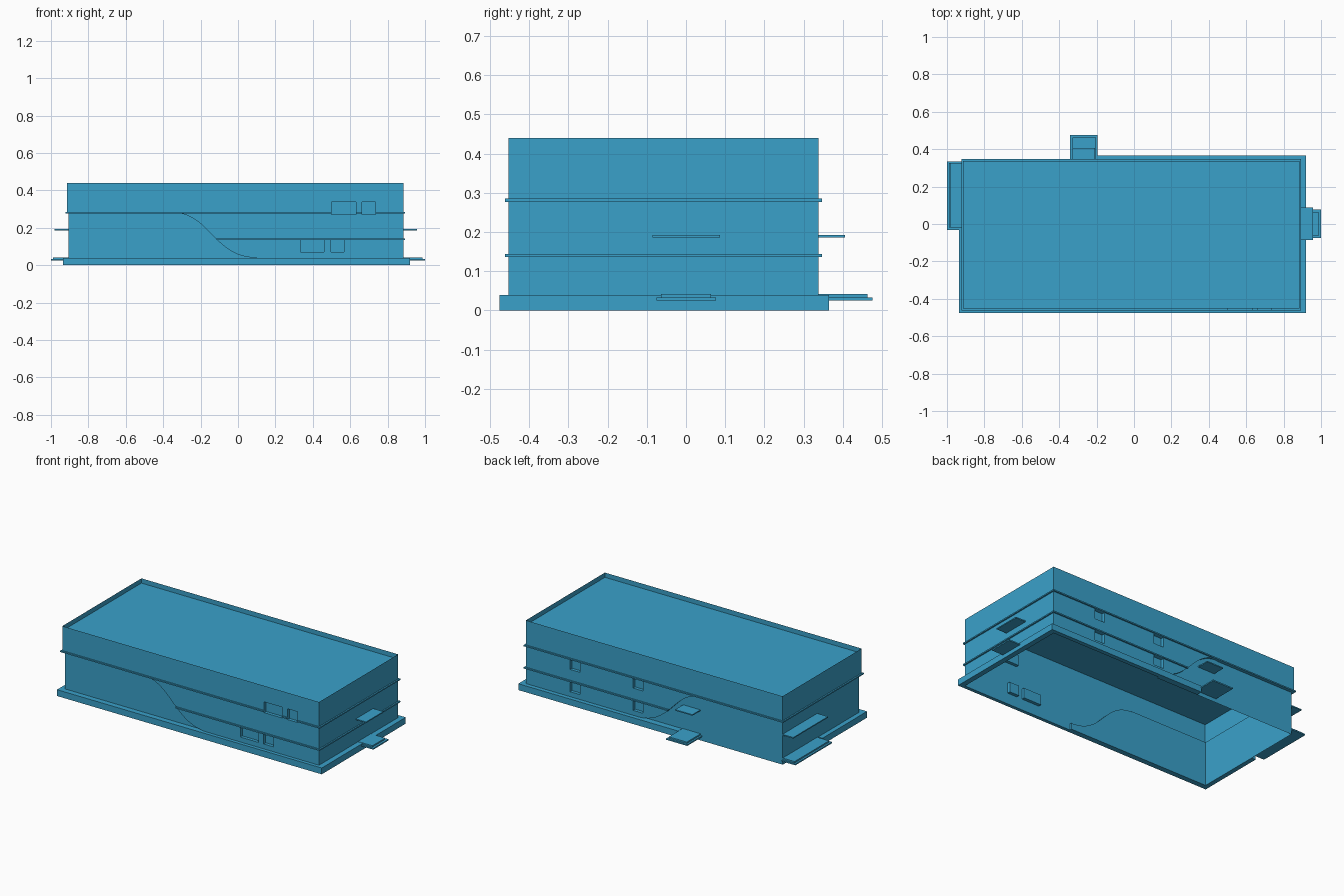
import bpy, bmesh
from mathutils import Vector

if "Cube" in bpy.data.objects:
    bpy.data.objects.remove(bpy.data.objects["Cube"])

# Main wall extents
X0, X1, Y0, Y1 = -0.913, 0.885, -0.453, 0.338
FLOOR1, FLOOR2, TOP = 0.14, 0.281, 0.44
XIN, YIN = 0.008, 0.013        # set-back of the lower left side
P = 0.009                      # how far the bands stick out
DEPTH = 0.02                   # window recess

teal = bpy.data.materials.new("teal")
teal.diffuse_color = (0.042, 0.356, 0.59, 1)
teal.use_nodes = True
teal.node_tree.nodes["Principled BSDF"].inputs["Base Color"].default_value = teal.diffuse_color


def finish(name, bm):
    bmesh.ops.remove_doubles(bm, verts=bm.verts, dist=0.0002)
    bmesh.ops.recalc_face_normals(bm, faces=bm.faces)
    mesh = bpy.data.meshes.new(name)
    bm.to_mesh(mesh)
    bm.free()
    mesh.materials.append(teal)
    obj = bpy.data.objects.new(name, mesh)
    bpy.context.collection.objects.link(obj)
    return obj


def face(bm, pts):
    return bm.faces.new([bm.verts.new(p) for p in pts])


def add_box(bm, x, y, z):
    for v in bmesh.ops.create_cube(bm, size=1)["verts"]:
        v.co = Vector([(r[0] + r[1]) / 2 + c * (r[1] - r[0])
                       for r, c in zip((x, y, z), v.co)])


def boxes(name, *parts):
    bm = bmesh.new()
    for part in parts:
        add_box(bm, *part)
    return finish(name, bm)


def prism(name, outline, z0, z1):
    bm = bmesh.new()
    f = face(bm, [(x, y, z0) for x, y in outline])
    ext = bmesh.ops.extrude_face_region(bm, geom=[f])
    for v in ext["geom"]:
        if isinstance(v, bmesh.types.BMVert):
            v.co.z = z1
    return finish(name, bm)


def recess(bm, wall_y, depth, x, z):
    """Cut a window into the flat wall at wall_y and sink it by depth."""
    def wall():
        return [f for f in bm.faces if all(abs(v.co.y - wall_y) < 1e-4 for v in f.verts)]
    for co, no in [((c, 0, 0), (1, 0, 0)) for c in x] + [((0, 0, c), (0, 0, 1)) for c in z]:
        fs = wall()
        geom = fs + list({e for f in fs for e in f.edges}) + list({v for f in fs for v in f.verts})
        bmesh.ops.bisect_plane(bm, geom=geom, plane_co=co, plane_no=no, dist=1e-5)
    hole = []
    for f in wall():
        c = f.calc_center_median()
        if x[0] < c.x < x[1] and z[0] < c.z < z[1]:
            hole.append(f)
    bmesh.ops.delete(bm, geom=hole, context='FACES')
    rim = [(x[0], z[0]), (x[1], z[0]), (x[1], z[1]), (x[0], z[1])]
    y2 = wall_y + depth
    face(bm, [(a, y2, b) for a, b in rim])
    for (a, b), (c, d) in zip(rim, rim[1:] + rim[:1]):
        face(bm, [(a, wall_y, b), (c, wall_y, d), (c, y2, d), (a, y2, b)])


# Sunken roof with parapet
bm = bmesh.new()
roof = face(bm, [(X0, Y0, TOP), (X1, Y0, TOP), (X1, Y1, TOP), (X0, Y1, TOP)])
bmesh.ops.inset_individual(bm, faces=[roof], thickness=0.02)
rim = [v.co.copy() for v in roof.verts]
bmesh.ops.delete(bm, geom=[roof], context='FACES_ONLY')
drop = Vector((0, 0, -0.03))
face(bm, [p + drop for p in rim])
for a, b in zip(rim, rim[1:] + rim[:1]):
    face(bm, [a, b, b + drop, a + drop])
finish("roof", bm)

# Walls: full upper storey; below it the raised right side meets
# the set-back left side along an S curve
N = 24
B = [(-0.35, FLOOR2), (-0.15, FLOOR2), (-0.13, 0.04), (0.10, 0.04)]
curve = []
for i in range(N + 1):
    t = i / N
    w = ((1 - t) ** 3, 3 * t * (1 - t) ** 2, 3 * t * t * (1 - t), t ** 3)
    curve.append(tuple(sum(k * b[j] for k, b in zip(w, B)) for j in (0, 1)))
curve.append((0.10, 0.0))
LX = X0 + XIN
bm = bmesh.new()
ring = [(X0, Y0), (X1, Y0), (X1, Y1), (X0, Y1)]
for (ax, ay), (bx, by) in zip(ring, ring[1:] + ring[:1]):
    face(bm, [(ax, ay, FLOOR2), (bx, by, FLOOR2), (bx, by, TOP), (ax, ay, TOP)])
for outer, inner in ((Y0, Y0 + YIN), (Y1, Y1 - YIN)):
    face(bm, [(x, outer, z) for x, z in curve + [(X1, 0), (X1, FLOOR2)]])
    face(bm, [(x, inner, z) for x, z in curve + [(LX, 0), (LX, FLOOR2)]])
    for (ax, az), (bx, bz) in zip(curve, curve[1:]):
        face(bm, [(ax, outer, az), (bx, outer, bz), (bx, inner, bz), (ax, inner, az)])
face(bm, [(X1, Y0, 0), (X1, Y1, 0), (X1, Y1, FLOOR2), (X1, Y0, FLOOR2)])
face(bm, [(LX, Y0 + YIN, 0), (LX, Y1 - YIN, 0),
          (LX, Y1 - YIN, FLOOR2), (LX, Y0 + YIN, FLOOR2)])

# Recessed windows, front and back
high, low = (0.27, 0.338), (0.071, 0.136)
for x, z in (((0.50, 0.63), high), ((0.663, 0.735), high),
             ((0.333, 0.46), low), ((0.497, 0.566), low)):
    recess(bm, Y0, DEPTH, x, z)
for x in (0.54, 0.098):
    for z in (low, (0.212, 0.277)):
        recess(bm, Y1, -DEPTH, (x - 0.035, x + 0.035), z)
bmesh.ops.triangulate(bm, faces=[f for f in bm.faces if len(f.verts) > 4])
finish("walls", bm)

# Lower band: U shape from curve to curve
S = -0.115
prism("lower_band", [(S, Y0 - P), (X1 + P, Y0 - P), (X1 + P, Y1 + P), (S, Y1 + P),
                     (S, Y1), (X1, Y1), (X1, Y0), (S, Y0)],
      FLOOR1 - 0.004, FLOOR1 + 0.004)

# Upper band all round, interrupted by the upper front windows
bz = (FLOOR2 - 0.004, FLOOR2 + 0.004)
front = (Y0 - P, Y0)
boxes("upper_band",
      ((X0 - P, -0.35), (Y0 - P, Y0 + YIN), bz), ((-0.35, 0.50), front, bz),
      ((0.63, 0.663), front, bz), ((0.735, X1 + P), front, bz),
      ((X1, X1 + P), (Y0, Y1), bz), ((-0.35, X1 + P), (Y1, Y1 + P), bz),
      ((X0 - P, -0.35), (Y1 - YIN, Y1 + P), bz),
      ((X0 - P, LX), (Y0 + YIN, Y1 - YIN), bz))

# Plinth strip around the foot of the walls
prism("plinth", [(-0.935, -0.03), (-0.935, -0.475), (0.919, -0.475),
                 (0.919, 0.365), (-0.2, 0.365), (-0.2, Y1 - YIN), (0.1, Y1 - YIN),
                 (0.1, Y1), (X1, Y1), (X1, Y0), (0.1, Y0), (0.1, Y0 + YIN),
                 (LX, Y0 + YIN), (LX, -0.03)], 0, 0.04)

# Entrances: canopy, doorstep and landing slab
CAN, STEP, SLAB = (0.186, 0.193), (0.033, 0.042), (0.025, 0.033)
WB = Y1 - YIN
boxes("right_canopy", ((X1, 0.957), (-0.085, 0.087), CAN))
boxes("right_step", ((X1, 0.986), (-0.064, 0.064), STEP))
boxes("right_landing", ((X1, 1.0), (-0.075, 0.077), SLAB))
boxes("back_canopy", ((-0.328, -0.208), (WB, 0.405), CAN))
boxes("back_step", ((-0.33, -0.204), (WB, 0.463), STEP))
boxes("back_landing", ((-0.341, -0.194), (WB, 0.475), SLAB))
boxes("left_canopy", ((-0.98, LX), (-0.02, 0.327), CAN))
boxes("left_step", ((-0.988, LX), (-0.02, 0.325), STEP))
boxes("left_landing", ((-1.0, LX), (-0.032, 0.335), SLAB))
